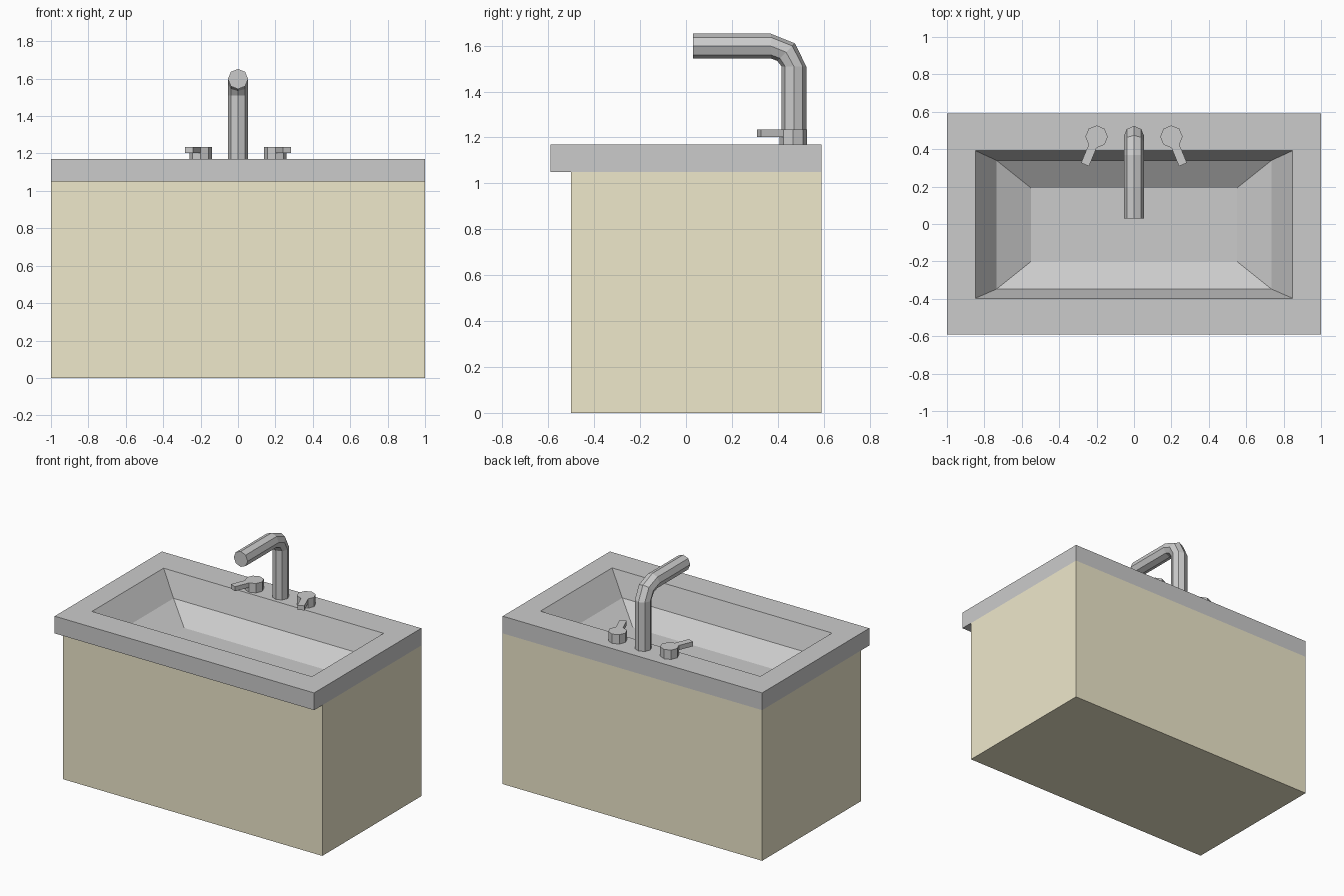
import bpy, bmesh
from math import sin, cos, pi
from mathutils import Vector

if "Cube" in bpy.data.objects:
    bpy.data.objects.remove(bpy.data.objects["Cube"])


def make_object(name, bm):
    bmesh.ops.recalc_face_normals(bm, faces=bm.faces)
    mesh = bpy.data.meshes.new(name)
    bm.to_mesh(mesh)
    bm.free()
    obj = bpy.data.objects.new(name, mesh)
    bpy.context.collection.objects.link(obj)
    return obj


def loft(rings, cap_start=False, cap_end=False):
    """Bridge successive rings of points; returns bmesh and the side faces per level."""
    bm = bmesh.new()
    loops = [[bm.verts.new(p) for p in ring] for ring in rings]
    levels = []
    for a, b in zip(loops, loops[1:]):
        n = len(a)
        levels.append([bm.faces.new((a[i], a[(i + 1) % n], b[(i + 1) % n], b[i]))
                       for i in range(n)])
    if cap_start:
        bm.faces.new(loops[0][::-1])
    if cap_end:
        bm.faces.new(loops[-1])
    return bm, levels


def rect(x, y0, y1, z):
    return [(-x, y0, z), (x, y0, z), (x, y1, z), (-x, y1, z)]


def octagon(center, u, v, r):
    c, u, v = Vector(center), Vector(u), Vector(v)
    return [c + r * (cos(i * pi / 4) * u + sin(i * pi / 4) * v) for i in range(8)]


# Cabinet box, open under the basin
bm, _ = loft([rect(1, -0.5, 0.59, 0), rect(1, -0.5, 0.59, 1.05)], cap_start=True)
cabinet = make_object("cabinet", bm)
wood = bpy.data.materials.new("cream_paint")
wood.diffuse_color = (0.86, 0.81, 0.6, 1)
wood.use_nodes = True
wood.node_tree.nodes["Principled BSDF"].inputs["Base Color"].default_value = wood.diffuse_color
cabinet.data.materials.append(wood)

# Countertop: front overhang, edge, top rim and sunken basin in one surface
bm, _ = loft([
    rect(1, -0.5, 0.59, 1.05),
    rect(1, -0.59, 0.59, 1.05),
    rect(1, -0.59, 0.59, 1.17),
    rect(0.848, -0.397, 0.392, 1.17),
    rect(0.735, -0.348, 0.34, 1.01),
    rect(0.55, -0.2, 0.192, 0.91),
], cap_end=True)
bmesh.ops.dissolve_degenerate(bm, dist=1e-5, edges=bm.edges)
make_object("countertop_basin", bm)

# Faucet: octagonal pipe along a bent path (y, z, bend angle)
path = [(0.47, 1.17, 0), (0.47, 1.51, 0), (0.436, 1.572, pi / 4),
        (0.37, 1.598, pi / 2), (0.03, 1.598, pi / 2)]
bm, _ = loft([octagon((0, y, z), (1, 0, 0), (0, cos(a), sin(a)), 0.054)
              for y, z, a in path], cap_start=True, cap_end=True)
make_object("faucet", bm)

# Tap handle: octagonal knob with a lever pulled from one upper side, mirrored
bm, levels = loft([octagon((-0.2, 0.467, z), (1, 0, 0), (0, 1, 0), 0.06)
                   for z in (1.17, 1.203, 1.235)], cap_start=True, cap_end=True)
lever = bmesh.ops.extrude_discrete_faces(bm, faces=[levels[1][5]])["faces"][0]
direction = Vector((cos(-pi * 0.625), sin(-pi * 0.625), 0))
bmesh.ops.translate(bm, verts=lever.verts, vec=direction * 0.106)
handles = make_object("tap_handles", bm)
mirror = handles.modifiers.new("Mirror", 'MIRROR')
mirror.use_axis[0] = True
